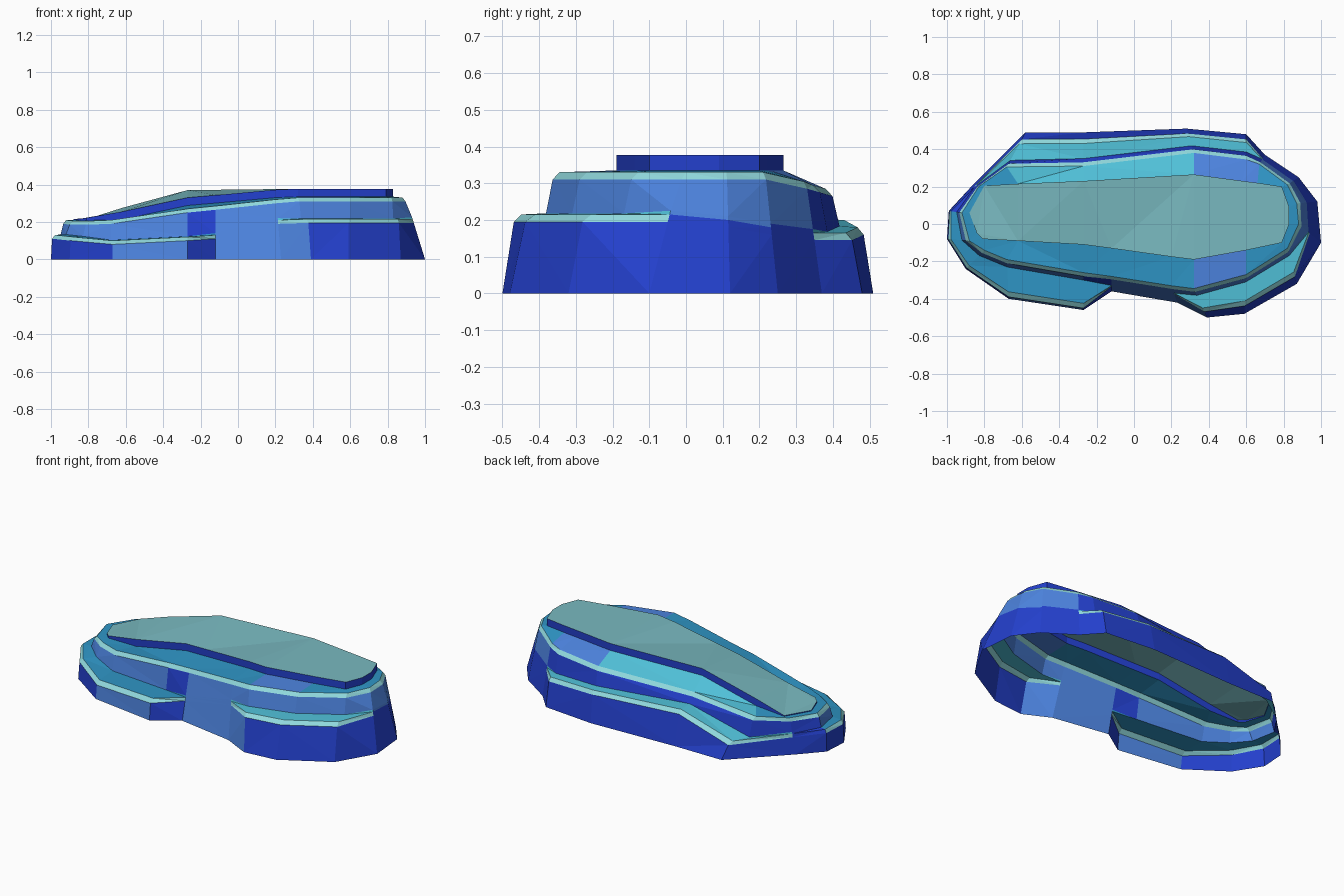
import bpy, bmesh
from mathutils import Vector

if "Cube" in bpy.data.objects:
    bpy.data.objects.remove(bpy.data.objects["Cube"])

# Stations run counter-clockwise from the left tip: front, right end, back.
# Ground outline: x, y, ledge height
BASE = [(-.99, .07, .13), (-1, -.08, .13), (-.9, -.24, .12), (-.67, -.40, .10),
        (-.27, -.46, .12), (-.12, -.36, .13), (.23, -.42, .21), (.39, -.5, .215),
        (.59, -.48, .215), (.87, -.32, .215), (1, -.1, .215), (.98, .12, .20),
        (.88, .25, .18), (.70, .37, .165), (.60, .48, .165), (.28, .51, .18),
        (-.27, .49, .20), (-.58, .49, .10), (-.87, .2, .12)]
# Rim of the upper tier: x, y, z
RIM = [(-.92, .06, .21), (-.88, -.09, .205), (-.80, -.14, .205), (-.68, -.19, .21),
       (-.27, -.26, .27), (-.12, -.28, .285), (.20, -.33, .32), (.32, -.345, .33),
       (.60, -.27, .33), (.82, -.13, .33), (.88, .0, .33), (.87, .11, .33),
       (.82, .21, .33), (.67, .32, .305), (.60, .345, .295), (.32, .38, .285),
       (-.27, .31, .26), (-.68, .305, .22), (-.83, .2, .21)]
# Edge of the top plate: x, y, z
PLATE = [(-.88, .06, .216), (-.84, -.05, .218), (-.81, -.08, .222), (-.62, -.09, .255),
         (-.27, -.11, .33), (-.12, -.13, .343), (.20, -.175, .372), (.32, -.19, .377),
         (.60, -.14, .377), (.79, -.1, .377), (.83, .0, .377), (.83, .09, .377),
         (.79, .2, .377), (.66, .22, .377), (.58, .23, .377), (.32, .265, .377),
         (-.27, .23, .37), (-.62, .215, .275), (-.80, .205, .218)]
LEDGE = {0, 1, 2, 3, 4, 7, 8, 9, 14, 15, 16, 17}   # stations with a step
N = len(BASE)


def mat(name, col):
    m = bpy.data.materials.new(name)
    m.diffuse_color = (*col, 1)
    m.use_nodes = True
    m.node_tree.nodes["Principled BSDF"].inputs["Base Color"].default_value = m.diffuse_color
    return m


ROYAL = mat("royal blue", (.017, .051, .61))
LIGHT = mat("light blue", (.073, .227, .73))
MID = mat("medium blue", (.028, .30, .56))
CYAN = mat("cyan", (.08, .527, .686))
PALE = mat("pale cyan", (.28, .69, .72))
TEAL = mat("grey teal", (.19, .485, .527))


def section(i):
    """Cross-section of the shell at one station, bottom to top."""
    b = Vector((*BASE[i][:2], 0))
    h = BASE[i][2]
    r, p = Vector(RIM[i]), Vector(PLATE[i])
    flat = Vector((r.x, r.y, 0)) - b
    d = flat.length

    def at(f, z):
        q = b + flat * f
        return Vector((q.x, q.y, z))
    if i in LEDGE:
        batter = .05 if b.x < 0 and b.y < .1 else .2
        low = [at(batter, h - .02), at(batter + .13, h), at(1 - min(.04, .4 * d) / d, h + .003)]
    else:
        low = [at(z / r.z * .85, z) for z in (h - .02, h, h + .01)]
    top = at(1 - min(.02, .2 * d) / d, r.z - .02)
    foot = Vector((p.x, p.y, max(min(r.z + .003, p.z - .005), p.z - .042)))
    return [b, *low, top, r, foot, p]


SEC = [section(i) for i in range(N)]


def make(name, mats, build):
    me = bpy.data.meshes.new(name)
    bm = bmesh.new()
    build(bm)
    bm.to_mesh(me)
    bm.free()
    for m in mats:
        me.materials.append(m)
    bpy.context.collection.objects.link(bpy.data.objects.new(name, me))


def band(name, row, mats, rule=lambda i: 0):
    """Ring of flat faces between two rows of the sections."""
    def build(bm):
        lo = [bm.verts.new(s[row]) for s in SEC]
        hi = [bm.verts.new(s[row + 1]) for s in SEC]
        for i in range(N):
            j = (i + 1) % N
            bm.faces.new((lo[i], lo[j], hi[j], hi[i])).material_index = rule(i)
        bmesh.ops.triangulate(bm, faces=bm.faces[:])
    make(name, mats, build)


# Lower walls with light patches on the front
band("lower_wall", 0, [ROYAL, LIGHT], lambda i: int(i in (3, 5, 6)))
# Bright lip, only along the ledges
band("ledge_lip", 1, [ROYAL, PALE, LIGHT],
     lambda i: 1 if i in LEDGE or (i + 1) % N in LEDGE and i != 18 else 2 if i == 5 else 0)
# Ledges: darker on the front left, cyan elsewhere; plain wall where there is no step
band("ledges", 2, [MID, CYAN, LIGHT, ROYAL],
     lambda i: 0 if i < 5 else 2 if i in (5, 10, 11) else 3 if i in (12, 18) else 1)
# Upper wall: light on front and right end, royal at the back
band("upper_wall", 3, [LIGHT, ROYAL], lambda i: int(i == 4 or i > 12))
band("upper_rim", 4, [PALE])
# Sloping shelf below the plate
band("shelf", 5, [MID, CYAN, LIGHT],
     lambda i: 2 if i in (7, 13, 14) else 1 if i in (15, 16) else 0)
band("plate_side", 6, [ROYAL])


# Top plate
def cap(bm):
    f = bm.faces.new([bm.verts.new(s[7]) for s in SEC])
    bmesh.ops.triangulate(bm, faces=[f], ngon_method='BEAUTY')


make("top_plate", [TEAL], cap)
